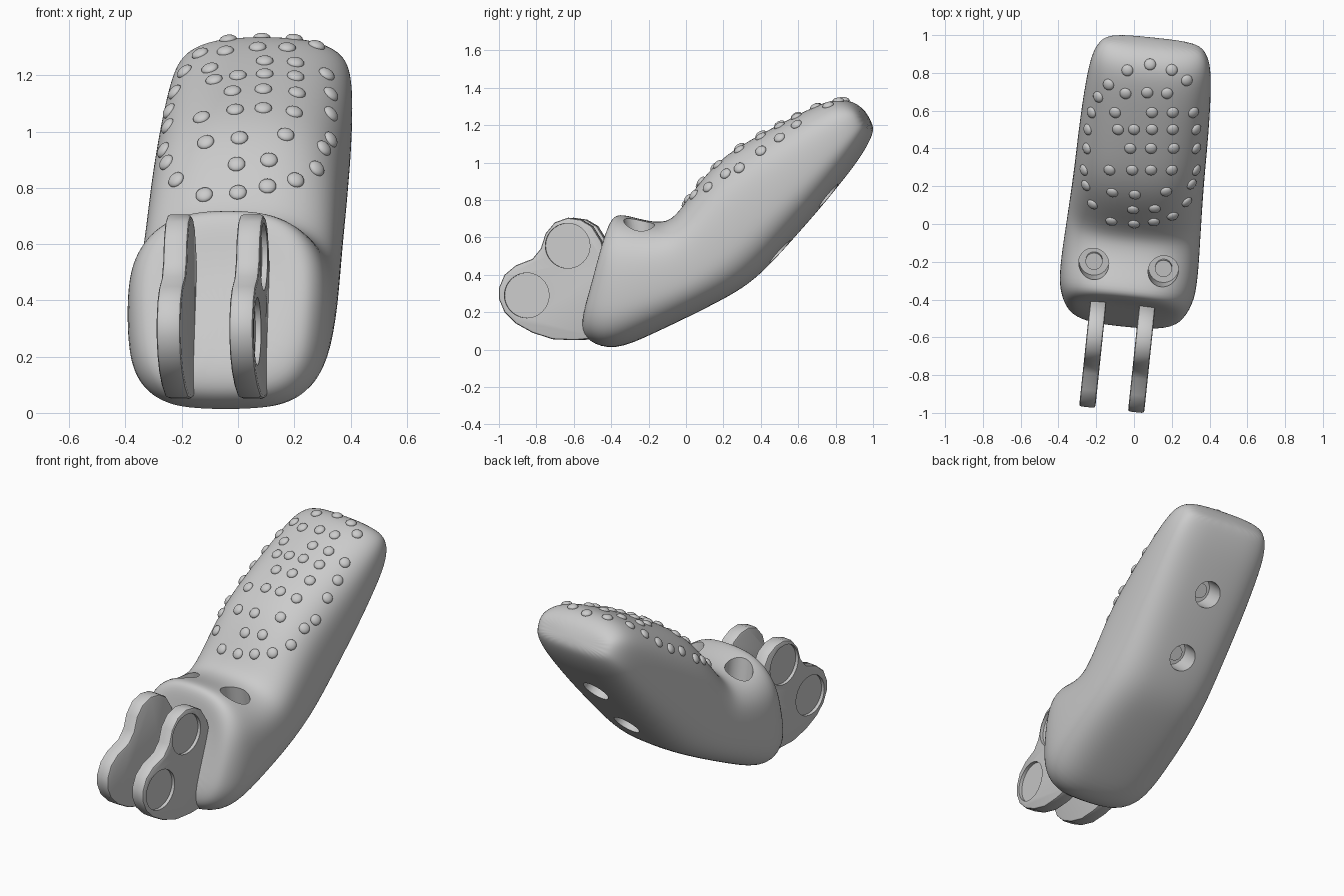
import bpy, bmesh, math
from mathutils import Matrix, Vector
from mathutils.bvhtree import BVHTree

if "Cube" in bpy.data.objects:
    bpy.data.objects.remove(bpy.data.objects["Cube"])

TURN = Matrix.Rotation(math.radians(-6), 4, 'Z')

grey = bpy.data.materials.new("light_grey")
grey.use_nodes = True
GREY = (0.6, 0.6, 0.6, 1)
grey.diffuse_color = GREY
grey.node_tree.nodes["Principled BSDF"].inputs["Base Color"].default_value = GREY


def finish(name, bm, turn=True):
    bmesh.ops.recalc_face_normals(bm, faces=bm.faces)
    if turn:
        bm.transform(TURN)
    mesh = bpy.data.meshes.new(name)
    bm.to_mesh(mesh)
    bm.free()
    mesh.materials.append(grey)
    obj = bpy.data.objects.new(name, mesh)
    bpy.context.collection.objects.link(obj)
    return obj


def smooth(obj, angle=35):
    bpy.ops.object.select_all(action='DESELECT')
    obj.select_set(True)
    bpy.context.view_layer.objects.active = obj
    bpy.ops.object.shade_smooth_by_angle(angle=math.radians(angle))


def apply_all(obj):
    bpy.context.view_layer.objects.active = obj
    for mod in list(obj.modifiers):
        bpy.ops.object.modifier_apply(modifier=mod.name)


def cylinder(bm, centre, axis, radius, depth):
    rot = Vector(axis).to_track_quat('Z', 'Y').to_matrix().to_4x4()
    bmesh.ops.create_cone(bm, cap_ends=True, segments=40, radius1=radius, radius2=radius,
                          depth=depth, matrix=Matrix.Translation(centre) @ rot)


def cut(obj, cutter):
    cutter.hide_render = True
    mod = obj.modifiers.new("cut", 'BOOLEAN')
    mod.object = cutter
    mod.solver = 'EXACT'
    apply_all(obj)
    bpy.data.objects.remove(cutter)


# Body: lofted rings, each (bottom y, bottom z, top y, top z, half width)
RINGS = [
    (-.545, .2, -.43, .5, .17), (-.55, .1, -.41, .64, .27), (-.52, .04, -.39, .71, .32),
    (-.39, -.01, -.35, .73, .365), (-.2, .075, -.22, .69, .367), (0, .17, -.12, .68, .36),
    (.15, .245, -.05, .71, .355), (.3, .325, .05, .86, .35), (.42, .425, .18, 1.02, .347),
    (.56, .58, .36, 1.13, .345), (.71, .75, .55, 1.23, .34), (.84, .91, .71, 1.31, .33),
    (.93, 1.03, .82, 1.345, .315), (.985, 1.13, .9, 1.325, .28), (1, 1.19, .95, 1.28, .22),
]
SEGMENTS = 28
bm = bmesh.new()
loops = []
for yb, zb, yt, zt, w in RINGS:
    mid = Vector((0, (yb + yt) / 2, (zb + zt) / 2))
    up = Vector((0, (yt - yb) / 2, (zt - zb) / 2))
    loop = []
    for i in range(SEGMENTS):
        a = math.tau * i / SEGMENTS
        c, s = math.cos(a), math.sin(a)
        power = 2 / (2.6 if s > 0 else 3.2)
        x = math.copysign(abs(c) ** power, c) * w
        loop.append(bm.verts.new(mid + up * math.copysign(abs(s) ** power, s) + Vector((x, 0, 0))))
    loops.append(loop)
for a, b in zip(loops, loops[1:]):
    for i in range(SEGMENTS):
        j = (i + 1) % SEGMENTS
        bm.faces.new((a[i], a[j], b[j], b[i]))
bm.faces.new(loops[0])
bm.faces.new(loops[-1])
body = finish("body", bm)
body.modifiers.new("round", 'SUBSURF').levels = 2
apply_all(body)

# Studs on the upper grip: rows of (y, bend, x positions)
STUDS = [
    (.845, -.2, (-.135, -.035, .085, .2, .28)),
    (.695, -.03, (-.19, -.045, .07, .175)),
    (.59, 0, (-.225, -.1, .095, .205, .315)),
    (.5, 0, (-.245, -.085, 0, .095, .205, .33)),
    (.4, 0, (-.25, -.02, .09, .21, .33)),
    (.285, 0, (-.265, -.13, -.01, .09, .2, .33)),
    (.155, .06, (-.255, -.115, .005, .17, .305)),
    (.075, .05, (-.22, -.005, .11, .28)),
    (0, .09, (-.12, 0, .105, .205)),
]
tree = BVHTree.FromObject(body, bpy.context.evaluated_depsgraph_get())
bm = bmesh.new()
for row_y, bend, xs in STUDS:
    for x in xs:
        y = row_y + bend * ((x - row_y * .1) / .3) ** 2
        spot, normal, _, _ = tree.ray_cast(Vector((x, y, 3)), Vector((0, 0, -1)))
        if spot:
            rot = normal.to_track_quat('Z', 'Y').to_matrix().to_4x4()
            bmesh.ops.create_uvsphere(bm, u_segments=16, v_segments=10, radius=.031,
                                      matrix=Matrix.Translation(spot) @ rot @ Matrix.Diagonal((1, 1, .55, 1)))
smooth(finish("grip_studs", bm, turn=False), 60)

# Screw holes: two in the top of the front block, two in the back of the grip
HOLES = [
    ((-.19, -.235, .69), (0, -.15, 1)), ((.18, -.235, .69), (0, -.15, 1)),
    ((0, .77, .82), (0, .77, -.63)), ((0, .51, .52), (0, .74, -.67)),
]
bm = bmesh.new()
screws = bmesh.new()
for place, axis in HOLES:
    place, axis = Vector(place), Vector(axis).normalized()
    cylinder(bm, place, axis, .08, .3)
    cylinder(screws, place - axis * .14, axis, .045, .06)
cut(body, finish("hole_cutter", bm))
smooth(body)
smooth(finish("screw_heads", screws))

# Mounting plates with shallow round pockets on their outer faces
OUTLINE = [
    (-.4, .45), (-.44, .58), (-.49, .66), (-.55, .695), (-.62, .705), (-.69, .68), (-.74, .62),
    (-.765, .54), (-.81, .485), (-.9, .45), (-.96, .4), (-.99, .33), (-.99, .27), (-.96, .2),
    (-.9, .14), (-.81, .09), (-.7, .055), (-.58, .05), (-.48, .06), (-.36, .1), (-.36, .4),
]
POCKETS = [(-.84, .29), (-.62, .555)]
for name, side in (("left_plate", 1), ("right_plate", -1)):
    x = side * .13 - .015
    bm = bmesh.new()
    face = bm.faces.new([bm.verts.new((x - .043, y, z)) for y, z in OUTLINE])
    grown = bmesh.ops.extrude_face_region(bm, geom=[face])["geom"]
    bmesh.ops.translate(bm, vec=(.086, 0, 0), verts=[v for v in grown if isinstance(v, bmesh.types.BMVert)])
    plate = finish(name, bm)
    bevel = plate.modifiers.new("soft_edge", 'BEVEL')
    bevel.width, bevel.segments, bevel.angle_limit = .012, 2, math.radians(60)
    apply_all(plate)
    bm = bmesh.new()
    for y, z in POCKETS:
        cylinder(bm, (x + side * .053, y, z), (1, 0, 0), .12, .06)
    cut(plate, finish("pocket_cutter", bm))
    smooth(plate)
